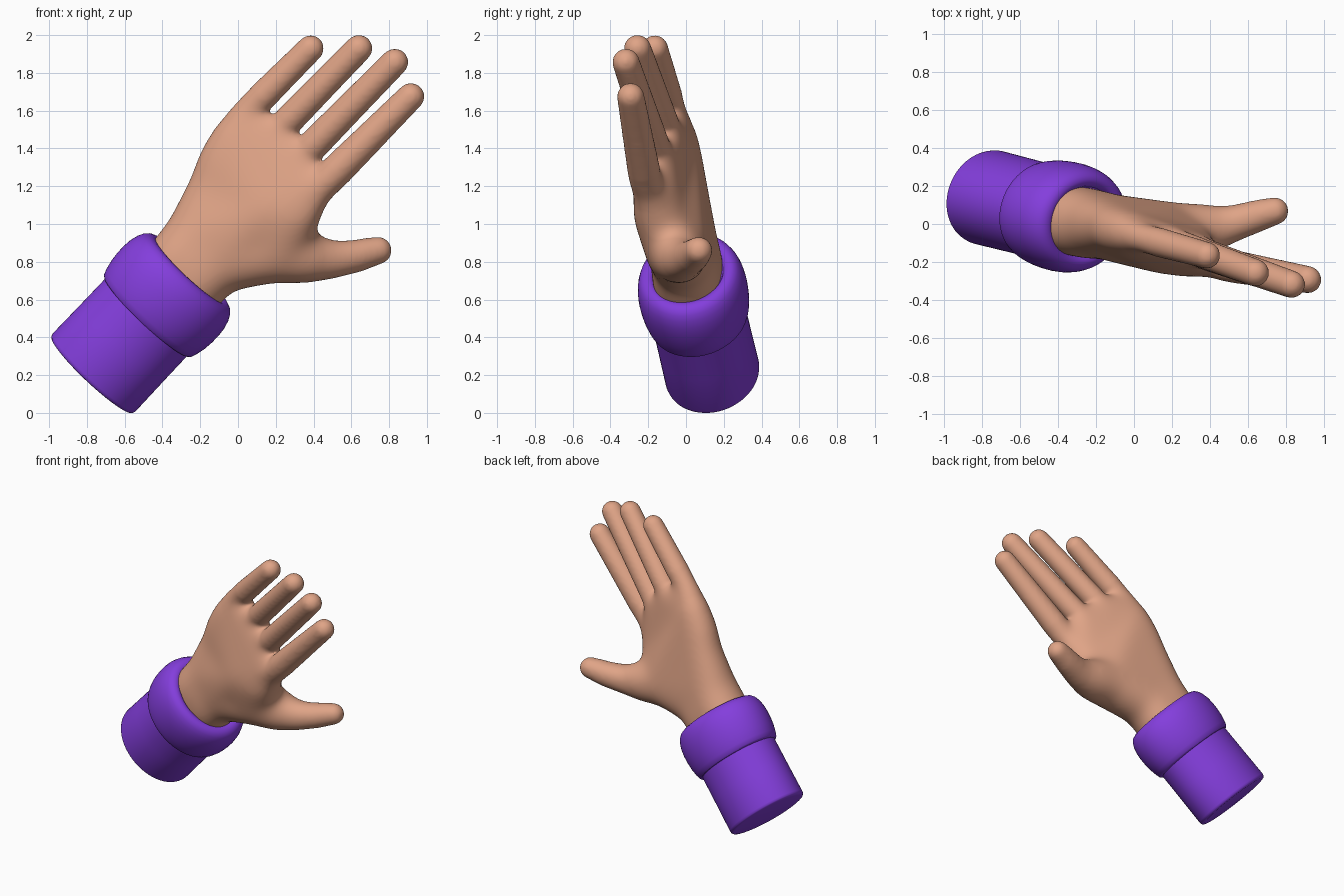
import bpy, bmesh, math
from mathutils import Vector

if "Cube" in bpy.data.objects:
    bpy.data.objects.remove(bpy.data.objects["Cube"])

START = Vector((-0.776, 0.142, 0.199))           # sleeve end
AXIS = Vector((0.68, -0.172, 0.72)).normalized()  # forearm direction
WIDE = Vector((0.72, 0, -0.68)).normalized()
WIDE = (WIDE - AXIS * WIDE.dot(AXIS)).normalized()
DEEP = AXIS.cross(WIDE).normalized()


def material(name, rgb):
    m = bpy.data.materials.new(name)
    m.diffuse_color = (*rgb, 1)
    m.use_nodes = True
    m.node_tree.nodes["Principled BSDF"].inputs["Base Color"].default_value = m.diffuse_color
    return m


SKIN = material("skin tan", (0.74, 0.37, 0.24))
PURPLE = material("sleeve purple", (0.23, 0.048, 0.72))


def add_object(name, bm, mat):
    me = bpy.data.meshes.new(name)
    bmesh.ops.recalc_face_normals(bm, faces=bm.faces[:])
    bm.to_mesh(me)
    bm.free()
    me.materials.append(mat)
    ob = bpy.data.objects.new(name, me)
    bpy.context.collection.objects.link(ob)
    return ob


# unit sphere directions used for all hulls
tmp = bmesh.new()
bmesh.ops.create_icosphere(tmp, subdivisions=3, radius=1)
DIRS = [v.co.copy() for v in tmp.verts]
tmp.free()


def hull(target, balls):
    """Add the convex hull of several (x, y, z, radius) balls."""
    bm = bmesh.new()
    for x, y, z, r in balls:
        for d in DIRS:
            bm.verts.new(Vector((x, y, z)) + d * r)
    bmesh.ops.convex_hull(bm, input=bm.verts[:])
    bmesh.ops.delete(bm, geom=[v for v in bm.verts if not v.link_faces], context='VERTS')
    bmesh.ops.recalc_face_normals(bm, faces=bm.faces[:])
    me = bpy.data.meshes.new("tmp")
    bm.to_mesh(me)
    bm.free()
    target.from_mesh(me)
    bpy.data.meshes.remove(me)


# --- hand: hulls of balls, fused and smoothed ---
# wrist
wrist_in = [(-0.38, 0.03, 0.72, 0.18), (-0.29, 0.02, 0.625, 0.18)]
wrist = [(-0.30, 0.01, 0.81, 0.188), (-0.21, 0.0, 0.715, 0.188)]
heel = [(-0.23, 0.0, 0.93, 0.168), (-0.12, -0.015, 0.80, 0.175)]
# palm edges and middle
outer_low = (-0.14, -0.01, 1.19, 0.13)
outer_mid = (-0.095, -0.03, 1.33, 0.125)
outer_high = (-0.035, -0.045, 1.45, 0.116)
thenar = (0.19, -0.05, 0.855, 0.171)
middle = (0.16, -0.115, 1.07, 0.155)
inner = (0.31, -0.152, 1.045, 0.133)
# fingers: knuckle, base, tip
fingers = [
    [(0.02, -0.065, 1.56, 0.087), (0.071, -0.08, 1.617, 0.080), (0.385, -0.165, 1.93, 0.071)],
    [(0.19, -0.095, 1.47, 0.090), (0.25, -0.115, 1.53, 0.080), (0.64, -0.257, 1.93, 0.073)],
    [(0.33, -0.14, 1.35, 0.090), (0.39, -0.165, 1.41, 0.083), (0.83, -0.318, 1.857, 0.073)],
    [(0.40, -0.193, 1.16, 0.093), (0.46, -0.212, 1.22, 0.090), (0.915, -0.293, 1.675, 0.073)],
]
thumb = [thenar, (0.35, -0.035, 0.825, 0.148), (0.48, -0.01, 0.807, 0.109),
         (0.62, 0.035, 0.83, 0.089), (0.742, 0.068, 0.860, 0.073)]
knuckles = [f[0] for f in fingers]

bm = bmesh.new()
hull(bm, wrist_in + wrist)
hull(bm, wrist + heel)
hull(bm, heel + [outer_low, thenar])
hull(bm, heel + [outer_low, middle])
hull(bm, [outer_low, outer_mid, outer_high, middle, inner, thenar])
hull(bm, [outer_low, outer_mid, outer_high, middle, inner] + knuckles)
for chain in fingers + [thumb]:
    for a, b in zip(chain, chain[1:]):
        hull(bm, [a, b])
hand = add_object("hand", bm, SKIN)
rm = hand.modifiers.new("fuse", 'REMESH')
rm.mode = 'VOXEL'
rm.voxel_size = 0.012
sm = hand.modifiers.new("soften", 'SMOOTH')
sm.factor = 0.5
sm.iterations = 12

# bake the fused hand, then soften the palm more than the fingers
fused = hand.evaluated_get(bpy.context.evaluated_depsgraph_get())
bm = bmesh.new()
bm.from_mesh(fused.to_mesh())
hand.modifiers.clear()
STEPS = 90
for k in range(STEPS):
    f = k / STEPS
    palm = [v for v in bm.verts
            if (v.co - START).dot(AXIS) < 1.72 - 0.22 * f and v.co.x < 0.66 - 0.2 * f]
    bmesh.ops.smooth_vert(bm, verts=palm, factor=0.5,
                          use_axis_x=True, use_axis_y=True, use_axis_z=True)
for face in bm.faces:
    face.smooth = True
    face.material_index = 0
bm.to_mesh(hand.data)
bm.free()


# --- sleeve: oval lathe along the forearm axis ---
def lathe(name, profile, flat=0.84, n=72):
    bm = bmesh.new()
    rings = []
    for s, r in profile:
        ring = []
        for i in range(n):
            a = 2 * math.pi * i / n
            ring.append(bm.verts.new(START + AXIS * s + WIDE * (r * math.cos(a))
                                     + DEEP * (r * flat * math.sin(a))))
        rings.append(ring)
    for p, q in zip(rings, rings[1:]):
        for i in range(n):
            j = (i + 1) % n
            bm.faces.new((p[i], p[j], q[j], q[i]))
    bm.faces.new(rings[0][::-1])
    bm.faces.new(rings[-1])
    ob = add_object(name, bm, PURPLE)
    bpy.ops.object.select_all(action='DESELECT')
    ob.select_set(True)
    bpy.context.view_layer.objects.active = ob
    bpy.ops.object.shade_smooth_by_angle(angle=math.radians(40))
    return ob


# sleeve tube with a softened end
lathe("sleeve", [(0, 0.276), (0.003, 0.290), (0.011, 0.298), (0.024, 0.301),
                 (0.25, 0.299), (0.50, 0.298)])
# rounded cuff
lathe("cuff", [(0.445, 0.27), (0.434, 0.295), (0.435, 0.308), (0.445, 0.319),
               (0.473, 0.329), (0.523, 0.340), (0.573, 0.345), (0.623, 0.346),
               (0.673, 0.341), (0.713, 0.330), (0.743, 0.315), (0.763, 0.296),
               (0.773, 0.272), (0.773, 0.250), (0.765, 0.232), (0.748, 0.22)])
